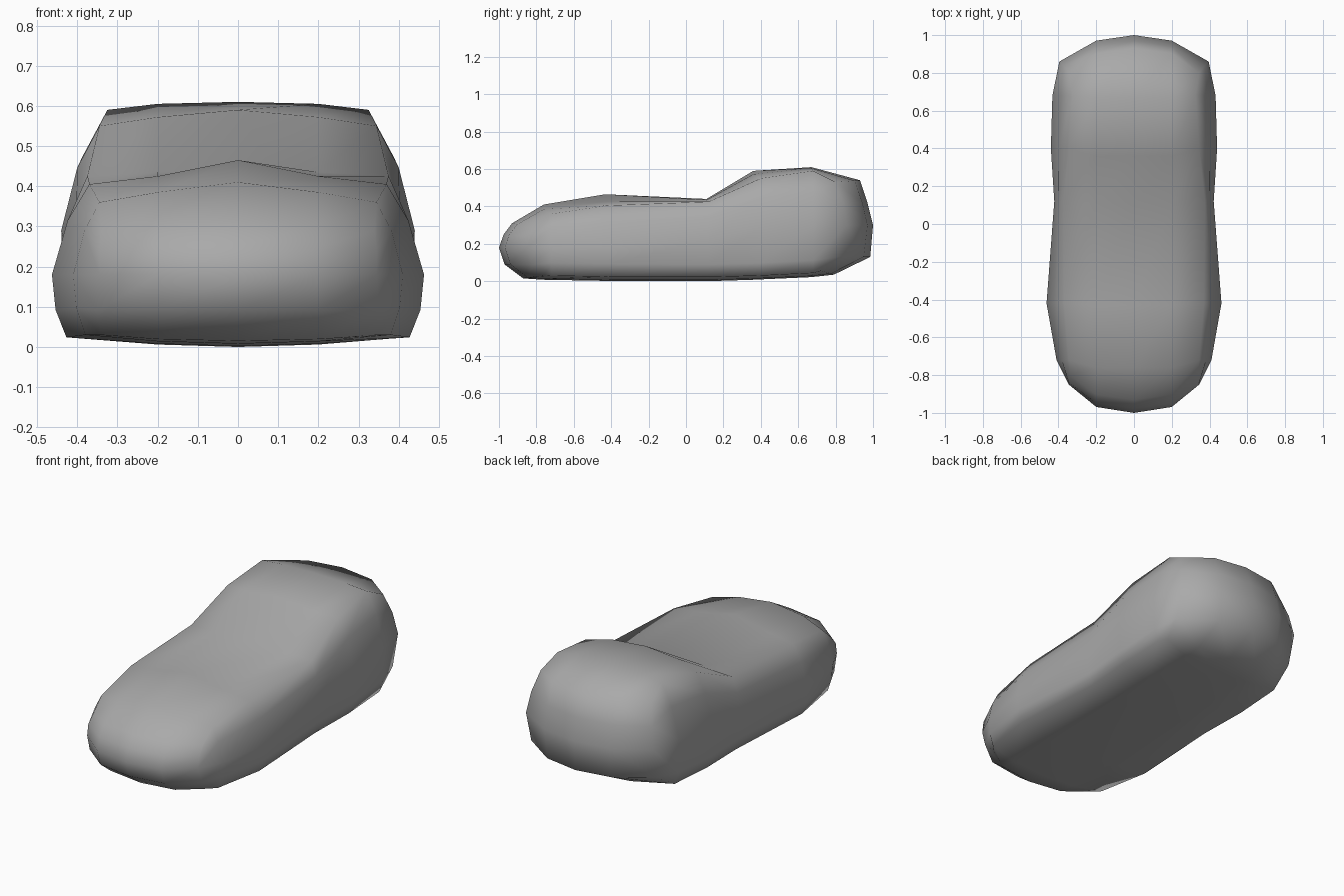
import bpy
import bmesh

cube = bpy.data.objects.get("Cube")
if cube:
    bpy.data.objects.remove(cube, do_unlink=True)

INNER = 0.2          # x of the inner lengthwise edge loops
TOP, LAST = 4, 6     # highest row, rearmost station

# End cap rows, bottom to top: centre y, centre z, corner x, corner y, corner z
nose_rows = [(-.87, .015, .34, -.76, .03), (-.97, .09, .35, -.82, .09),
             (-1.0, .18, .345, -.85, .18), (-.975, .25, .345, -.84, .24),
             (-.93, .31, .34, -.80, .29)]
tail_rows = [(.79, .035, .37, .72, .055), (.985, .13, .39, .82, .13),
             (1.0, .30, .395, .86, .30), (.97, .42, .375, .84, .42),
             (.93, .54, .345, .80, .53)]

# Body stations, front to back: centre y, edge y, roof z (centre, inner, edge),
# half widths (floor, middle, roof), height of the widest point, floor z
stations = [(-.76, -.72, (.41, .385, .36), (.38, .41, .345), .18, .008),
            (-.43, -.42, (.465, .425, .405), (.427, .463, .37), .18, .002),
            (.11, .12, (.44, .435, .425), (.395, .422, .375), .22, 0),
            (.36, .40, (.59, .572, .55), (.41, .44, .345), .29, .008),
            (.67, .68, (.61, .605, .59), (.405, .432, .325), .30, .022)]


def mix(a, b, t):
    return a + (b - a) * t


def cap_row(row):
    """Centre, inner and corner points of one end cap row."""
    y, z, ex, ey, ez = row
    return (0, y, z), (INNER, mix(y, ey, .21), mix(z, ez, .3)), (ex, ey, ez)


def body_row(station, k):
    """Centre, inner and edge points of one row at a body station."""
    y, ey, roof, (floor_x, mid_x, roof_x), mid_z, floor_z = station
    if k == TOP:
        return (0, y, roof[0]), (INNER, y, roof[1]), (roof_x, ey, roof[2])
    if k == 0:
        return (0, y, floor_z), (INNER, y, floor_z + .006), (floor_x, ey, floor_z + .022)
    if k == 1:
        edge = (mix(floor_x, mid_x, .75), ey, floor_z + .09)
    elif k == 2:
        edge = (mid_x, ey, mid_z)
    else:
        edge = (mix(mid_x, roof_x, .42), ey, mix(mid_z, roof[2], .6))
    return None, None, edge


bm = bmesh.new()
grid = {}
for j in range(LAST + 1):
    for k in range(TOP + 1):
        if j == 0:
            row = cap_row(nose_rows[k])
        elif j == LAST:
            row = cap_row(tail_rows[k])
        else:
            row = body_row(stations[j - 1], k)
        for i in range(-2, 3):
            point = row[abs(i)]
            if point:
                x, y, z = point
                grid[i, j, k] = bm.verts.new((x if i > 0 else -x, y, z))


def quad(*keys):
    bm.faces.new([grid[key] for key in keys])


# Floor and roof
for k in (0, TOP):
    for i in range(-2, 2):
        for j in range(LAST):
            quad((i, j, k), (i + 1, j, k), (i + 1, j + 1, k), (i, j + 1, k))
# Flanks
for i in (-2, 2):
    for j in range(LAST):
        for k in range(TOP):
            quad((i, j, k), (i, j + 1, k), (i, j + 1, k + 1), (i, j, k + 1))
# Nose and tail
for j in (0, LAST):
    for i in range(-2, 2):
        for k in range(TOP):
            quad((i, j, k), (i + 1, j, k), (i + 1, j, k + 1), (i, j, k + 1))

bmesh.ops.recalc_face_normals(bm, faces=bm.faces)
for face in bm.faces:
    face.smooth = True
mesh = bpy.data.meshes.new("body_shell")
bm.to_mesh(mesh)
bm.free()

# Plain grey finish
grey = bpy.data.materials.new("plain_grey")
grey.use_nodes = True
colour = (.4, .4, .4, 1)
grey.diffuse_color = colour
grey.node_tree.nodes["Principled BSDF"].inputs["Base Color"].default_value = colour
mesh.materials.append(grey)

body = bpy.data.objects.new("body_shell", mesh)
bpy.context.collection.objects.link(body)
